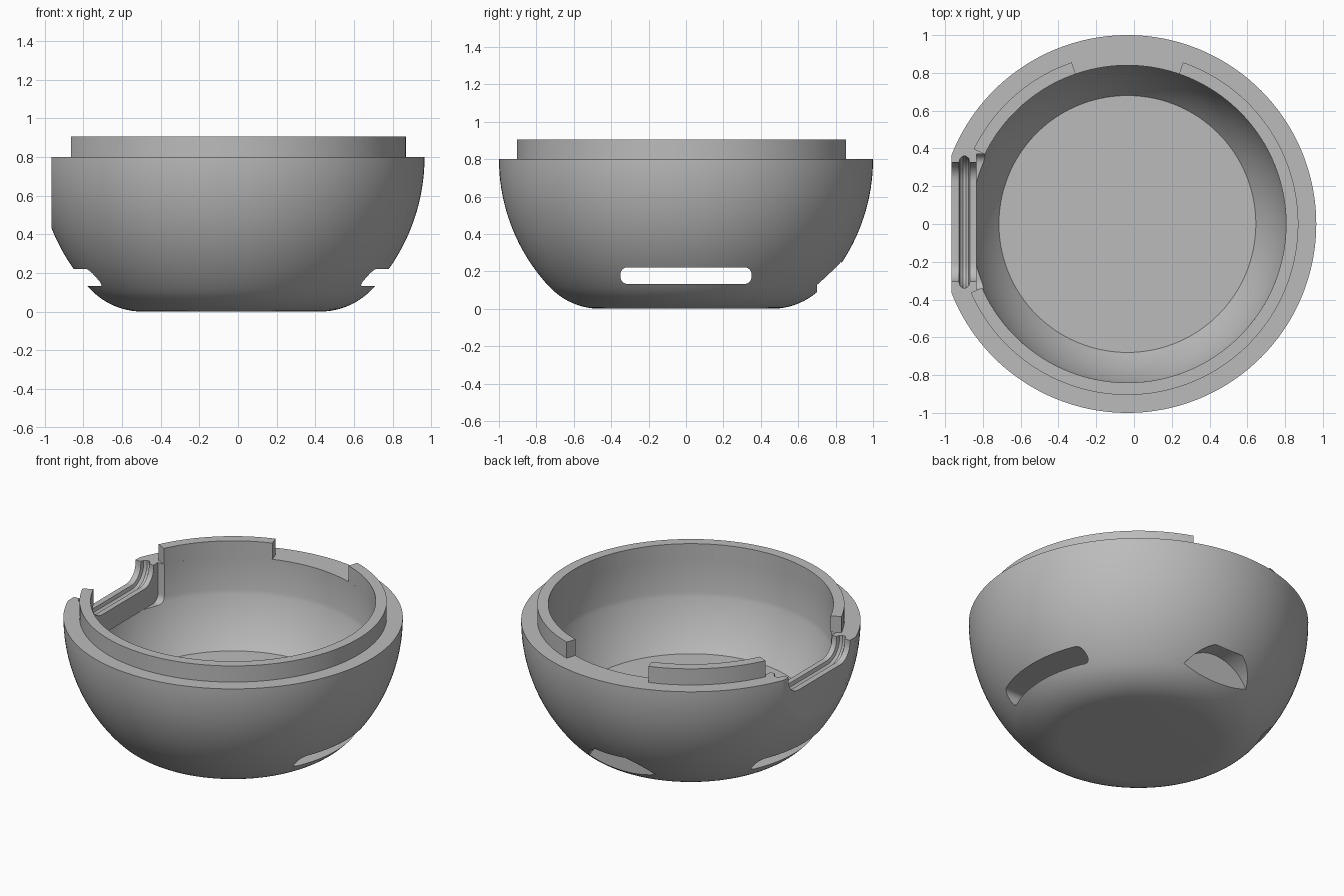
import bpy, bmesh, math
from math import sin, cos, pi, radians, atan2
from mathutils import Matrix, Vector

if "Cube" in bpy.data.objects:
    bpy.data.objects.remove(bpy.data.objects["Cube"], do_unlink=True)

CX = -0.035        # axis of the bowl
RIM = 0.8          # rim height, also the sphere centre

grey = bpy.data.materials.new("plain_grey")
grey.use_nodes = True
COLOUR = (0.5, 0.5, 0.5, 1)
grey.diffuse_color = COLOUR
grey.node_tree.nodes["Principled BSDF"].inputs["Base Color"].default_value = COLOUR


def finish(bm, name):
    """Turn a bmesh into a named object placed on the bowl axis."""
    bmesh.ops.remove_doubles(bm, verts=bm.verts, dist=1e-5)
    bmesh.ops.recalc_face_normals(bm, faces=bm.faces)
    bmesh.ops.translate(bm, verts=bm.verts, vec=(CX, 0, 0))
    mesh = bpy.data.meshes.new(name)
    bm.to_mesh(mesh)
    bm.free()
    mesh.materials.append(grey)
    obj = bpy.data.objects.new(name, mesh)
    bpy.context.collection.objects.link(obj)
    return obj


def lathe(name, profile, start=0, end=360, steps=160, closed=False, matrix=None):
    """Revolve an (r, z) profile around z."""
    bm = bmesh.new()
    turn = Matrix.Rotation(radians(start), 3, "Z")
    verts = [bm.verts.new(turn @ Vector((r, 0, z))) for r, z in profile]
    pairs = list(zip(verts, verts[1:]))
    if closed:
        pairs.append((verts[-1], verts[0]))
    edges = [bm.edges.new(p) for p in pairs]
    if end - start < 360:
        bm.faces.new(verts)
    out = bmesh.ops.spin(bm, geom=verts + edges, cent=(0, 0, 0), axis=(0, 0, 1),
                         angle=radians(end - start), steps=steps)
    if end - start < 360:
        bm.faces.new([g for g in out["geom_last"] if isinstance(g, bmesh.types.BMVert)])
    if matrix:
        bm.transform(matrix)
    return finish(bm, name)


def box(name, x, y, z):
    bm = bmesh.new()
    bmesh.ops.create_cube(bm, size=1)
    for v in bm.verts:
        v.co = [lo + (c + 0.5) * (hi - lo) for c, (lo, hi) in zip(v.co, (x, y, z))]
    return finish(bm, name)


def slot(name, y, z, half_w, half_h, radius, sections):
    """Rounded rectangle lofted along x; each section is (x, outward growth)."""
    bm = bmesh.new()
    rings = []
    for x, grow in sections:
        ring = []
        for k, (sy, sz) in enumerate(((1, 1), (-1, 1), (-1, -1), (1, -1))):
            for i in range(9):
                a = (k + i / 8) * pi / 2
                ring.append(bm.verts.new((
                    x,
                    y + sy * (half_w - radius) + (radius + grow) * cos(a),
                    z + sz * (half_h - radius) + (radius + grow) * sin(a))))
        rings.append(ring)
    for a, b in zip(rings, rings[1:]):
        for i in range(len(a)):
            j = (i + 1) % len(a)
            bm.faces.new((a[i], a[j], b[j], b[i]))
    bm.faces.new(rings[0])
    bm.faces.new(rings[-1])
    return finish(bm, name)


def combine(obj, tool, operation):
    mod = obj.modifiers.new(tool.name, "BOOLEAN")
    mod.operation = operation
    mod.solver = "EXACT"
    mod.object = tool
    bpy.context.view_layer.objects.active = obj
    bpy.ops.object.modifier_apply(modifier=mod.name)
    bpy.data.objects.remove(tool, do_unlink=True)


def arc(cr, cz, radius, a0, a1, n):
    return [(cr + radius * cos(a0 + (a1 - a0) * i / n),
             cz + radius * sin(a0 + (a1 - a0) * i / n)) for i in range(n + 1)]


# Bowl shell: flat base, rounded foot, spherical outside, bowl inside
FOOT, FOOT_R = 0.46, 0.37
WALL, INNER_R, FLOOR_R = 0.84, 0.866, 0.68
foot_end = atan2(FOOT_R - RIM, FOOT)
profile = [(0, 0)] + arc(FOOT, FOOT_R, FOOT_R, -pi / 2, foot_end, 12)
profile += arc(0, RIM, 1, foot_end, 0, 24)[1:]
profile += [(1, RIM + 0.05), (WALL, RIM + 0.05)]
profile += arc(0, RIM, INNER_R, -math.acos(WALL / INNER_R),
               -math.acos(FLOOR_R / INNER_R), 14)
profile.append((0, profile[-1][1]))
bowl = lathe("bowl", profile)

# Flat pad inside the wall behind the side window
combine(bowl, box("pad", (-0.87, -0.8), (-0.33, 0.35), (0.55, 0.84)), "UNION")

cutters = [
    # level rim and flattened outer side
    box("rim_cut", (-2, 2), (-2, 2), (RIM, 2)),
    box("side_flat_cut", (-2, -0.93), (-1, 1), (0.1, 1.5)),
    # flat recess inside the wall at the window
    slot("inner_flat_cut", 0.01, RIM, 0.36, 0.25, 0.05, [(-0.8, 0), (-0.6, 0)]),
    # window with a rounded groove
    slot("window_cut", 0.01, RIM, 0.315, 0.12, 0.1,
         [(-1.2, 0), (-0.892, 0), (-0.886, 0.022), (-0.87, 0.034), (-0.855, 0.034),
          (-0.84, 0.022), (-0.834, 0), (-0.5, 0)]),
    # stepped round port at the back
    lathe("port_cut", [(0, 1.2), (0.168, 1.2), (0.168, 0.93), (0.205, 0.93),
                       (0.222, 0.922), (0.23, 0.905), (0.23, 0.85), (0.245, 0.832),
                       (0.27, 0.828), (0.27, 0.7), (0, 0.7)],
          steps=64, matrix=Matrix.Rotation(-pi / 2, 4, "X")),
    # strap channel right through the base
    slot("strap_cut", 0, 0.177, 0.35, 0.044, 0.036, [(-1.2, 0), (1.2, 0)]),
]
for cutter in cutters:
    combine(bowl, cutter, "DIFFERENCE")

# Raised locating lip in two arcs, broken at the port and the window
LIP = [(WALL, RIM), (0.905, RIM), (0.905, 0.905), (WALL, 0.905)]
lips = [lathe("short_lip", LIP, 109, 154, 20, True),
        lathe("long_lip", LIP, 203.7, 431, 101, True)]

# Smooth the curved faces, keep the edges sharp
bpy.ops.object.select_all(action="DESELECT")
for obj in [bowl] + lips:
    obj.select_set(True)
    bpy.context.view_layer.objects.active = obj
bpy.context.view_layer.update()
bpy.ops.object.shade_smooth_by_angle(angle=radians(30))
